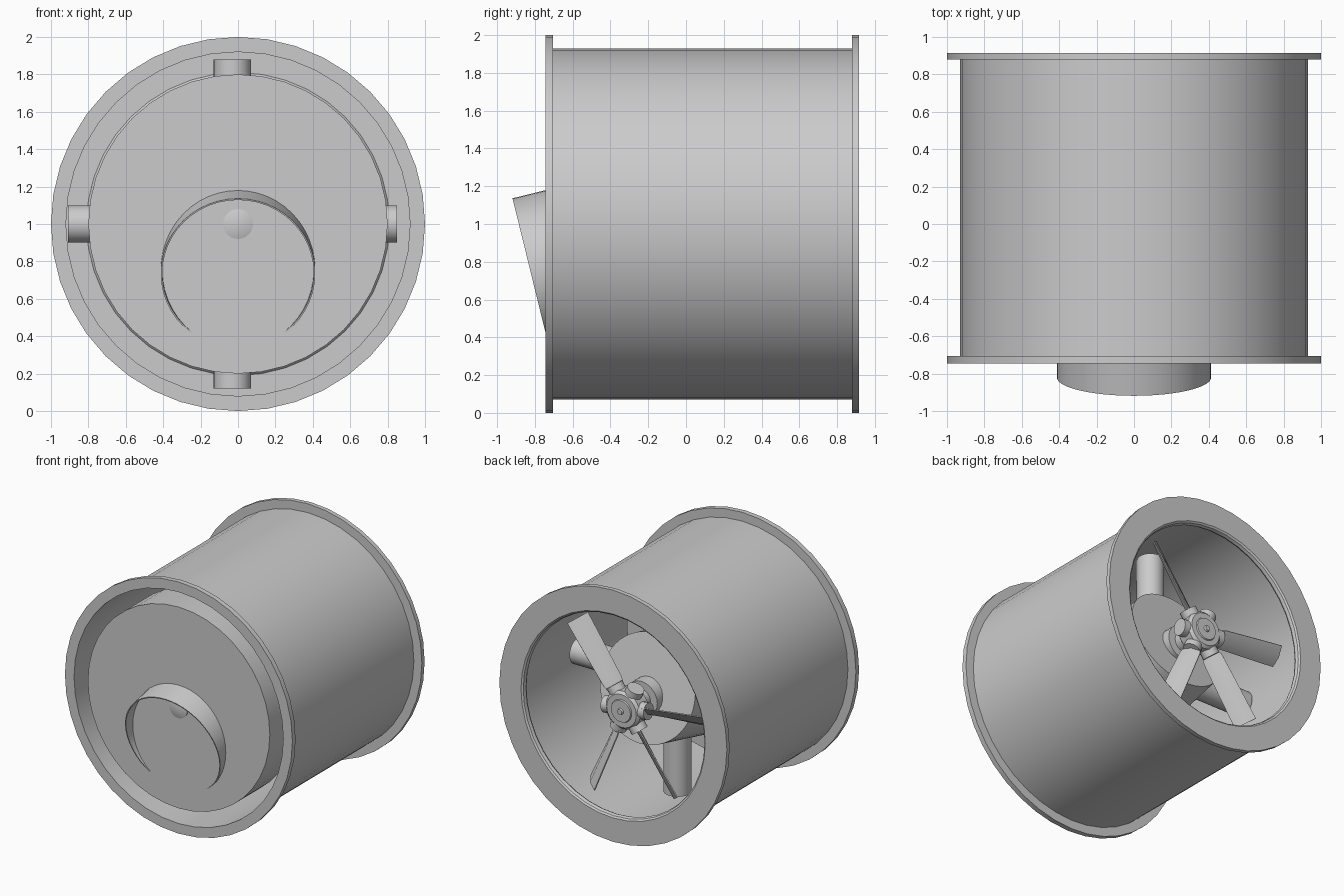
import bpy, bmesh
from math import sin, cos, pi, radians
from mathutils import Vector, Matrix

if "Cube" in bpy.data.objects:
    bpy.data.objects.remove(bpy.data.objects["Cube"])


def finish(bm, name, smooth=True):
    bmesh.ops.remove_doubles(bm, verts=bm.verts, dist=1e-5)
    bmesh.ops.recalc_face_normals(bm, faces=bm.faces)
    me = bpy.data.meshes.new(name)
    bm.to_mesh(me)
    bm.free()
    ob = bpy.data.objects.new(name, me)
    bpy.context.collection.objects.link(ob)
    if smooth:
        bpy.ops.object.select_all(action='DESELECT')
        ob.select_set(True)
        bpy.context.view_layer.objects.active = ob
        bpy.ops.object.shade_smooth_by_angle(angle=radians(30))
    return ob


def lathe(name, profile, sides=32, closed=False, loc=(0, 0, 1), rot=None):
    """Turn (radius, y) points around the local y axis."""
    bm = bmesh.new()
    rings = [[bm.verts.new((r * cos(2 * pi * i / sides), y, r * sin(2 * pi * i / sides)))
              for i in range(sides)] for r, y in profile]
    pairs = list(zip(rings, rings[1:]))
    if closed:
        pairs.append((rings[-1], rings[0]))
    for a, b in pairs:
        for i in range(sides):
            j = (i + 1) % sides
            bm.faces.new((a[i], a[j], b[j], b[i]))
    ob = finish(bm, name)
    ob.location = loc
    if rot:
        ob.rotation_euler = rot
    return ob


def rod(name, r, a, b, loc, rot, sides=32):
    return lathe(name, [(0, a), (r, a), (r, b), (0, b)], sides, loc=loc, rot=rot)


# duct shell with front flange and wider rear flange with a rolled lip
lathe("duct_shell", [(.92, -.745), (1, -.745), (1, -.705), (.93, -.705), (.93, .88),
                     (1, .88), (1, .915), (.81, .915), (.797, .905), (.79, .88),
                     (.797, .865), (.81, .88), (.92, .88)], sides=40, closed=True)

# round inner body
lathe("front_body", [(0, -.743), (.8, -.743), (.8, -.4), (0, -.4)], sides=40)

# tilted motor tube, open at the front and capped at the rear
lathe("motor_tube", [(0, 1.34), (.413, 1.34), (.413, 0), (.405, 0), (.405, .4)], 48,
      loc=(0, -.82, .735), rot=(radians(13.8), 0, 0))

# cross struts
rod("vertical_strut", .1, -.88, .88, (-.03, .15, 1), (pi / 2, 0, 0))
rod("horizontal_strut", .1, -.88, .88, (-.03, .15, 1), (0, 0, pi / 2))

# shaft with a pointed front end
lathe("drive_shaft", [(0, -.775), (.08, -.75), (.08, .72), (0, .72)], 24)
lathe("shaft_collar", [(0, .35), (.14, .35), (.14, .56), (0, .56)], 24)

# fan hub with stepped rear face
lathe("fan_hub", [(0, .66), (.13, .66), (.15, .68), (.15, .79), (.13, .81), (.09, .81),
                  (.085, .82), (.025, .82), (.02, .835), (0, .835)])


# blade sockets and pitched blades
def blade(name, angle):
    radial = Vector((cos(angle), 0, sin(angle)))
    tangent = Vector((-sin(angle), 0, cos(angle)))
    axis = Vector((0, 1, 0))
    bm = bmesh.new()
    rings = []
    for r, w, p in [(.15, .06, 52), (.22, .075, 51), (.45, .08, 48), (.74, .085, 44)]:
        p = radians(p)
        chord = tangent * cos(p) - axis * sin(p)
        normal = tangent * sin(p) + axis * cos(p)
        base = radial * r + Vector((0, .74, 1))
        rings.append([bm.verts.new(base + chord * w * u + normal * v) for u, v in
                      [(-1, -.005), (0, .008), (1, -.005), (1, .003), (0, .022), (-1, .003)]])
    for a, b in zip(rings, rings[1:]):
        for i in range(6):
            j = (i + 1) % 6
            bm.faces.new((a[i], a[j], b[j], b[i]))
    bm.faces.new(rings[0])
    bm.faces.new(rings[-1])
    finish(bm, name)


for k in range(6):
    a = radians(54 + 60 * k)
    rod(f"blade_socket_{k}", .065, .1, .19, (0, .74, 1), (0, -a, -pi / 2), 16)
    ob = bpy.context.object
    ob.rotation_euler = Vector((0, 1, 0)).rotation_difference(
        Vector((cos(a), 0, sin(a)))).to_euler()
    if k in (0, 2, 3, 4):
        blade(f"fan_blade_{k}", a)
